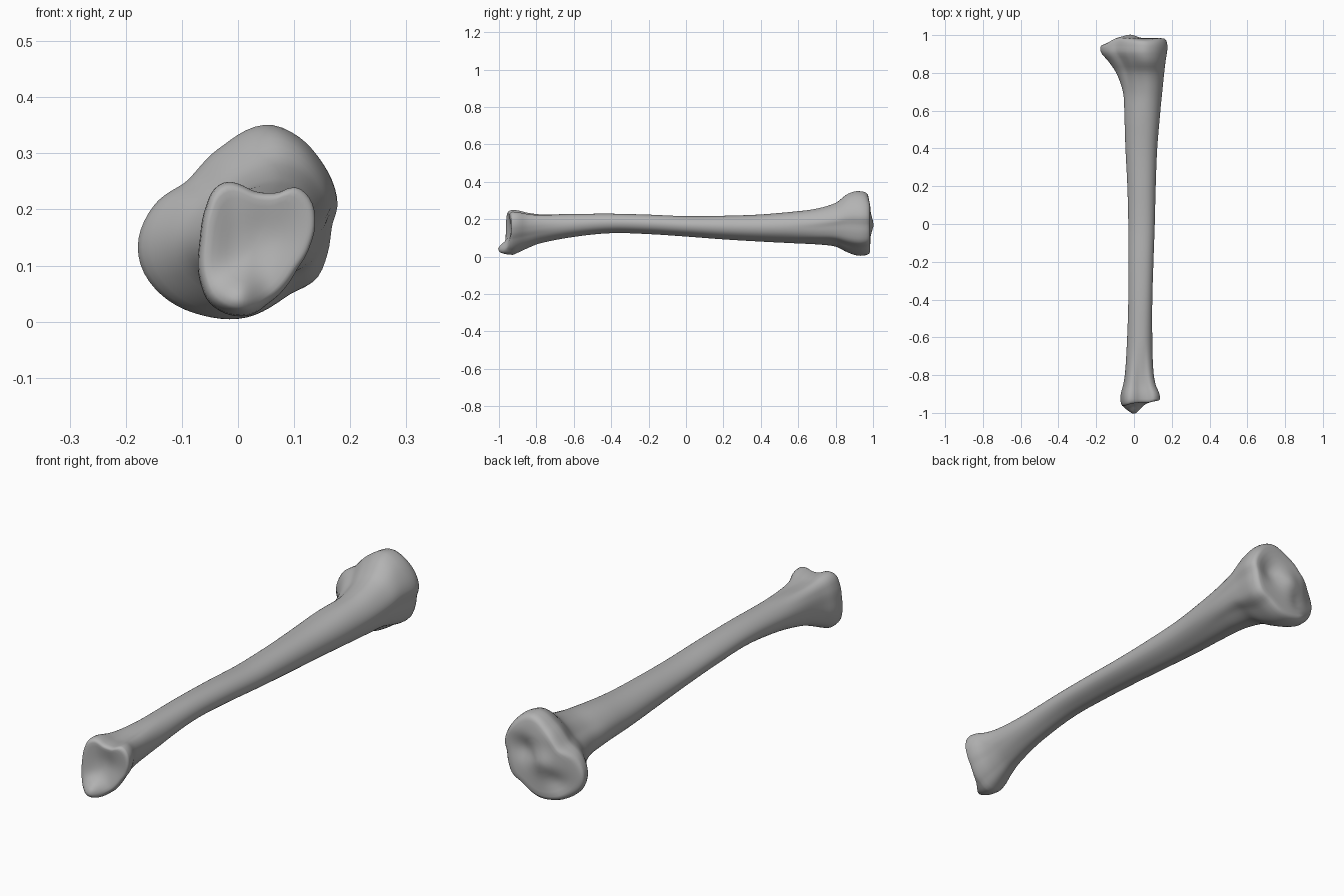
import bpy, bmesh, math

cube = bpy.data.objects.get("Cube")
if cube:
    bpy.data.objects.remove(cube, do_unlink=True)

SIDES = 72

# Cross-section outlines (x, z), counterclockwise
LOWER_END = [(.14, .17), (.133, .215), (.105, .24), (.07, .23), (.03, .233), (-.02, .25),
             (-.045, .235), (-.06, .2), (-.07, .14), (-.07, .07), (-.05, .025), (.015, .003),
             (.06, .03), (.105, .085), (.13, .13)]
SHAFT = [(.95, .3), (.6, .85), (0, 1), (-.6, .75), (-.95, .1), (-.65, -.7),
         (-.1, -1), (.45, -.8), (.9, -.3)]
UPPER_END = [(.178, .21), (.15, .285), (.1, .335), (.05, .35), (-.03, .31), (-.09, .25),
             (-.15, .205), (-.178, .14), (-.17, .09), (-.13, .04), (-.06, .008), (.01, .004),
             (.09, .045), (.14, .075), (.16, .12), (.168, .17)]

# Bounds along the length: y, left x, right x, bottom z, top z
STATIONS = [(-.94, -.072, .138, .003, .25), (-.9, -.07, .135, .02, .247),
            (-.85, -.057, .115, .043, .236), (-.78, -.047, .104, .07, .229),
            (-.6, -.036, .097, .105, .228), (-.4, -.03, .097, .125, .229),
            (-.2, -.03, .103, .12, .224), (0, -.03, .11, .107, .216),
            (.2, -.035, .115, .092, .218), (.4, -.045, .123, .08, .225),
            (.6, -.052, .14, .07, .243), (.7, -.06, .15, .065, .257),
            (.8, -.095, .16, .053, .287), (.86, -.135, .167, .024, .332),
            (.91, -.176, .175, .006, .35), (.94, -.178, .178, .004, .348)]


def hermite(keys, t):
    """Smooth interpolation through rows of (parameter, values...)."""
    i = 0
    while i < len(keys) - 2 and t > keys[i + 1][0]:
        i += 1
    a, b = keys[i], keys[i + 1]
    p, q = keys[max(i - 1, 0)], keys[min(i + 2, len(keys) - 1)]
    h = b[0] - a[0]
    u = (t - a[0]) / h
    out = []
    for k in range(1, len(a)):
        m = (b[k] - p[k]) / (b[0] - p[0]) * h
        n = (q[k] - a[k]) / (q[0] - a[0]) * h
        out.append((2*u**3 - 3*u*u + 1) * a[k] + (u**3 - 2*u*u + u) * m
                   + (3*u*u - 2*u**3) * b[k] + (u**3 - u*u) * n)
    return out


def step(a, b, t):
    t = min(max((t - a) / (b - a), 0), 1)
    return t * t * (3 - 2 * t)


def bump(x, z, cx, cz, r):
    return math.exp(-((x - cx) ** 2 + (z - cz) ** 2) / (r * r))


def unit(points):
    """Scale points to fill the square from -1 to 1."""
    spans = [(min(c), max(c)) for c in zip(*points)]
    return [tuple(2 * (v - lo) / (hi - lo) - 1 for v, (lo, hi) in zip(p, spans))
            for p in points]


def sample(outline):
    """Resample an outline at even angles about its middle."""
    polar = sorted((math.atan2(z, x) % math.tau, math.hypot(x, z)) for x, z in unit(outline))
    keys = [(a + w * math.tau, r) for w in (-1, 0, 1) for a, r in polar]
    ring = []
    for k in range(SIDES):
        a = math.tau * k / SIDES
        r = hermite(keys, a)[0]
        ring.append((r * math.cos(a), r * math.sin(a)))
    return unit(ring)


LOWER, MIDDLE, UPPER = map(sample, (LOWER_END, SHAFT, UPPER_END))


def section(y):
    lo, up = 1 - step(-.92, -.6, y), step(.5, .9, y)
    x0, x1, z0, z1 = hermite(STATIONS, y)
    ring = []
    for a, b, c in zip(LOWER, MIDDLE, UPPER):
        u, v = (lo * a[i] + (1 - lo - up) * b[i] + up * c[i] for i in (0, 1))
        ring.append(((x0 + x1) / 2 + u * (x1 - x0) / 2, (z0 + z1) / 2 + v * (z1 - z0) / 2))
    return ring


def lower_face(x, z):
    """Dished ankle joint with the pointed projection below it."""
    return (-.95 - .055 * bump(x, z, .0, .04, .042) - .014 * step(.0, -.06, x)
            + .016 * bump(x, z, .05, .15, .06) + .012 * step(.06, .13, x))


def upper_face(x, z):
    """Knee plateau: two shallow hollows and a ridge between them."""
    return (.985 + .018 * bump(x, z, -.02, .17, .05) - .022 * bump(x, z, .075, .2, .05)
            - .015 * bump(x, z, -.08, .1, .045) - .035 * step(-.08, -.17, x)
            - .012 * step(.26, .34, z))


def cap(y, face):
    """Rings that round over the rim and close the end."""
    ring = section(y)
    cx, cz = (sum(c) / SIDES for c in zip(*ring))
    rings = []
    for s, rise in ((.995, .25), (.98, .55), (.95, .8), (.91, .94), (.86, 1), (.75, 1),
                    (.62, 1), (.5, 1), (.38, 1), (.26, 1), (.14, 1), (.05, 1)):
        row = []
        for x, z in ring:
            px, pz = cx + (x - cx) * s, cz + (z - cz) * s
            row.append((px, y + (face(px, pz) - y) * rise, pz))
        rings.append(row)
    return rings


# Bone surface: lower joint, shaft, upper joint
START, END, COUNT = -.925, .935, 110
rows = cap(START, lower_face)[::-1]
for i in range(COUNT + 1):
    y = START + (END - START) * i / COUNT
    rows.append([(x, y, z) for x, z in section(y)])
rows += cap(END, upper_face)

bm = bmesh.new()
grid = [[bm.verts.new(p) for p in row] for row in rows]
for a, b in zip(grid, grid[1:]):
    for k in range(SIDES):
        n = (k + 1) % SIDES
        bm.faces.new((a[k], a[n], b[n], b[k]))
bm.faces.new(grid[0])
bm.faces.new(grid[-1])
bmesh.ops.recalc_face_normals(bm, faces=bm.faces)
mesh = bpy.data.meshes.new("shin_bone")
bm.to_mesh(mesh)
bm.free()
bone = bpy.data.objects.new("shin_bone", mesh)
bpy.context.collection.objects.link(bone)

# Single bone colour
mat = bpy.data.materials.new("bone_grey")
mat.use_nodes = True
colour = (.45, .45, .45, 1)
mat.diffuse_color = colour
mat.node_tree.nodes["Principled BSDF"].inputs["Base Color"].default_value = colour
mesh.materials.append(mat)

bpy.ops.object.select_all(action='DESELECT')
bone.select_set(True)
bpy.context.view_layer.objects.active = bone
bpy.ops.object.shade_smooth_by_angle(angle=math.radians(50))
